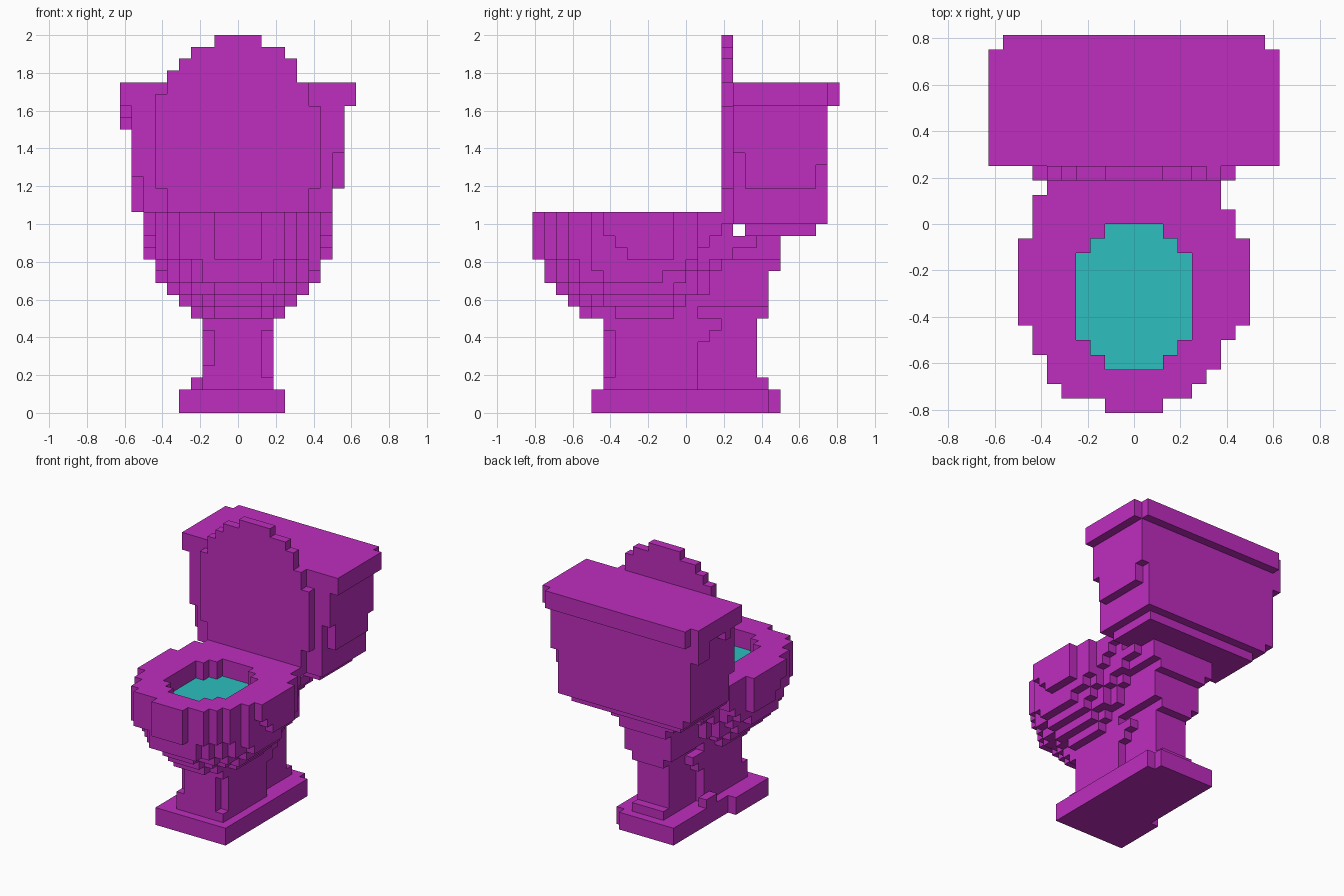
import bpy
import bmesh
from math import sqrt
from mathutils import Vector

CELL = 0.0625  # edge length of one building block

old = bpy.data.objects.get("Cube")
if old:
    bpy.data.objects.remove(old, do_unlink=True)


def make_material(name, colour):
    mat = bpy.data.materials.new(name)
    mat.use_nodes = True
    mat.diffuse_color = colour
    mat.node_tree.nodes["Principled BSDF"].inputs["Base Color"].default_value = colour
    return mat


magenta = make_material("magenta", (0.52, 0.026, 0.52, 1))
teal = make_material("teal", (0.026, 0.52, 0.52, 1))


def block(x0, x1, y0, y1, z0, z1):
    """Set of grid cells filling a box."""
    return {(x, y, z) for x in range(x0, x1)
            for y in range(y0, y1) for z in range(z0, z1)}


def slab(half, y0, y1, z0, z1):
    """Box centred on x = 0."""
    return block(-half, half, y0, y1, z0, z1)


def oval(half, front, back, z0, z1):
    """Stepped elliptical layer."""
    centre, radius = (front + back) / 2, (back - front) / 2
    cells = set()
    for y in range(front, back):
        t = (y + 0.5 - centre) / radius
        cells |= slab(round(half * sqrt(1 - t * t)), y, y + 1, z0, z1)
    return cells


def build(name, cells, material):
    """Skin the outside of a set of cells and merge the flat faces."""
    bm = bmesh.new()
    verts = {}

    def vert(p):
        key = tuple(round(c) for c in p)
        if key not in verts:
            verts[key] = bm.verts.new(Vector(key) * CELL)
        return verts[key]

    axes = [Vector((1, 0, 0)), Vector((0, 1, 0)), Vector((0, 0, 1))]
    for cell in sorted(cells):
        base = Vector(cell)
        for i in range(3):
            n, u, v = axes[i], axes[i - 2], axes[i - 1]
            for side in (0, 1):
                step = n if side else -n
                if tuple(round(c) for c in base + step) in cells:
                    continue
                o = base + n * side
                ring = [o, o + u, o + u + v, o + v]
                if not side:
                    ring.reverse()
                bm.faces.new([vert(p) for p in ring])
    bmesh.ops.dissolve_limit(bm, angle_limit=0.01, verts=bm.verts, edges=bm.edges)
    mesh = bpy.data.meshes.new(name)
    bm.to_mesh(mesh)
    bm.free()
    mesh.materials.append(material)
    obj = bpy.data.objects.new(name, mesh)
    bpy.context.collection.objects.link(obj)
    return obj


# Base plate, with its wider front right edge
base = block(-4, 4, -8, 7, 0, 2) | block(-4, 3, 7, 8, 0, 2)
base |= block(-5, -4, -8, -2, 0, 2)
build("base", base, magenta)

# Pedestal: narrow core, wider front half, notched front corners
pedestal = slab(2, -7, 6, 2, 8) | slab(3, -7, 1, 2, 8)
pedestal |= slab(3, 1, 2, 6, 8) | slab(3, 2, 3, 7, 8)
pedestal -= block(2, 3, -7, -6, 3, 7) | block(-3, -2, -7, -6, 4, 7)
pedestal |= slab(2, 6, 7, 2, 3) | block(-4, -3, 0, 2, 2, 3)
build("pedestal", pedestal, magenta)

# Bowl opening, used for the hollow and the water
def opening(z0, z1):
    return (slab(4, -8, -2, z0, z1) | slab(3, -9, -1, z0, z1)
            | slab(2, -10, 0, z0, z1))


# Bowl rim: left and right reach of each row from front to back
bowl = set()
rim_rows = [(2, 2), (5, 4), (6, 5), (6, 6), (7, 6), (7, 7)]
for i, (neg, pos) in enumerate(rim_rows):
    bowl |= block(-neg, pos, i - 13, i - 12, 13, 17)
bowl |= slab(8, -7, -1, 15, 17) | slab(8, -6, -1, 14, 15) | slab(8, -5, -1, 13, 14)
bowl |= slab(7, -7, 1, 13, 17) | block(-7, 6, 1, 2, 14, 17)
bowl |= slab(6, 1, 3, 15, 17) | slab(6, 3, 4, 16, 17) | slab(5, 1, 4, 13, 16)

# Bowl underside: shrinking ovals
bowl |= oval(7.3, -12, 4, 12, 13) | oval(7, -12, 3, 11, 12)
bowl |= oval(6.1, -11, 3, 10, 11) | oval(5.1, -10, 2, 9, 10)
bowl |= oval(4.1, -9, 2, 8, 9)
bowl -= opening(14, 17)
build("bowl", bowl, magenta)
build("water", opening(14, 15), teal)

# Neck carrying the tank
neck = slab(5, 1, 6, 14, 15) | slab(4, 1, 8, 13, 15) | slab(3, 1, 8, 12, 13)
neck |= slab(3, 1, 7, 9, 12) | slab(2, 1, 7, 8, 9)
build("neck", neck, magenta)

# Tank body with trimmed lower corners
tank = slab(7, 5, 11, 15, 16) | slab(8, 4, 12, 16, 26)
tank |= block(8, 9, 4, 12, 19, 26) | block(-9, -8, 4, 12, 17, 26)
tank -= block(8, 9, 4, 5, 19, 22) | block(8, 9, 11, 12, 19, 21)
tank -= block(-9, -8, 4, 5, 17, 20)
tank |= block(-10, -9, 10, 12, 24, 26) | block(-10, -9, 6, 7, 25, 26)
build("tank", tank, magenta)

# Tank lid
build("tank_lid", slab(10, 4, 12, 26, 28) | slab(9, 12, 13, 26, 28), magenta)

# Raised seat cover with a stepped round top
cover = set()
spans = [(6, 6, 17, 19), (7, 7, 19, 26), (7, 6, 26, 27), (6, 6, 27, 28),
         (6, 5, 28, 29), (5, 5, 29, 30), (4, 4, 30, 31), (2, 2, 31, 32)]
for neg, pos, z0, z1 in spans:
    cover |= block(-neg, pos, 3, 4, z0, z1)
build("seat_cover", cover, magenta)
